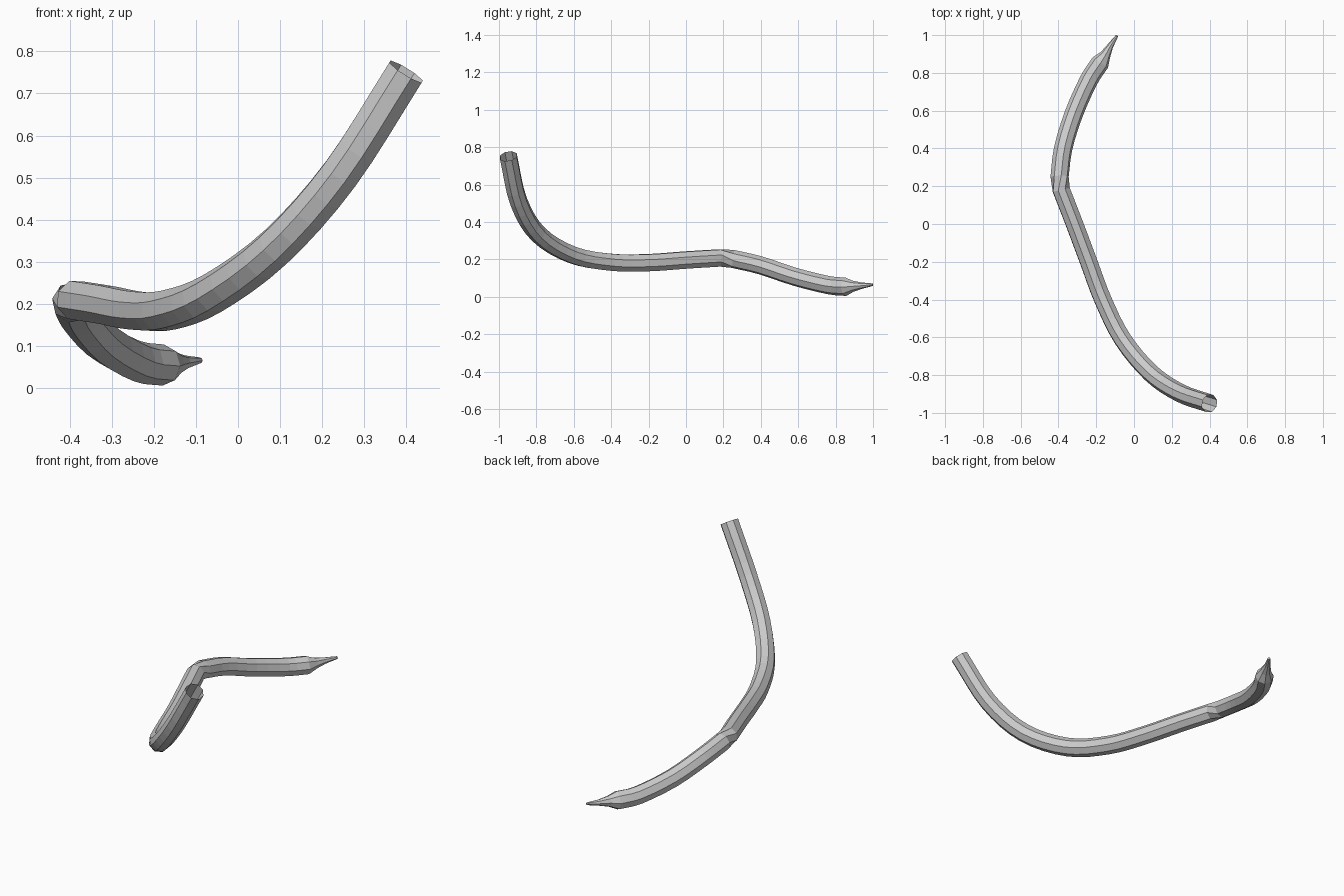
import bpy, bmesh, math
from mathutils import Vector, Matrix

if "Cube" in bpy.data.objects:
    bpy.data.objects.remove(bpy.data.objects["Cube"])

SIDES = 8

def spline(pts, steps):
    """Catmull-Rom samples through the given points."""
    p = [Vector(q) for q in pts]
    p = [2 * p[0] - p[1]] + p + [2 * p[-1] - p[-2]]
    out = []
    for i in range(1, len(p) - 2):
        a, b, c, d = p[i - 1:i + 3]
        for s in range(steps):
            t = s / steps
            out.append(0.5 * (2 * b + (c - a) * t + (2 * a - 5 * b + 4 * c - d) * t * t
                              + (3 * b - a - 3 * c + d) * t ** 3))
    return out + [p[-2]]

# Long smooth body, from the open raised end to the kink
body = spline([(0.40, -0.95, 0.752), (0.245, -0.895, 0.51), (0.09, -0.79, 0.335),
               (-0.06, -0.61, 0.225), (-0.165, -0.4, 0.185), (-0.24, -0.2, 0.183),
               (-0.315, 0.0, 0.197), (-0.385, 0.18, 0.208)], 4)
# Front section after the kink
neck = spline([(-0.394, 0.25, 0.203), (-0.375, 0.4, 0.168), (-0.32, 0.58, 0.108),
               (-0.24, 0.76, 0.063), (-0.178, 0.855, 0.054)], 3)
# Pointed nozzle
tip = [Vector(q) for q in [(-0.152, 0.895, 0.057), (-0.127, 0.94, 0.06), (-0.09, 0.997, 0.065)]]

path = body + neck + tip
n_body, n_neck = len(body), len(neck)
radii = [0.049] * n_body + [0.049] * n_neck + [0.029, 0.017, 0.007]

bm = bmesh.new()
rings = []
normal = None
for i, p in enumerate(path):
    tan = (path[min(i + 1, len(path) - 1)] - path[max(i - 1, 0)]).normalized()
    if normal is None:
        normal = tan.cross(Vector((0, 1, 0)))
    normal = (normal - tan * normal.dot(tan)).normalized()
    if i == n_body:  # twist of the facets at the kink
        normal = Matrix.Rotation(math.radians(30), 3, tan) @ normal
    side = tan.cross(normal)
    rings.append([bm.verts.new(p + radii[i] * (normal * math.cos(a) + side * math.sin(a)))
                  for a in (2 * math.pi * (k + 0.5) / SIDES for k in range(SIDES))])
for r, s in zip(rings, rings[1:]):
    for k in range(SIDES):
        j = (k + 1) % SIDES
        bm.faces.new((r[k], r[j], s[j], s[k]))
bm.faces.new(rings[-1])

me = bpy.data.meshes.new("hose")
bm.to_mesh(me)
bm.free()
hose = bpy.data.objects.new("hose", me)
bpy.context.collection.objects.link(hose)
